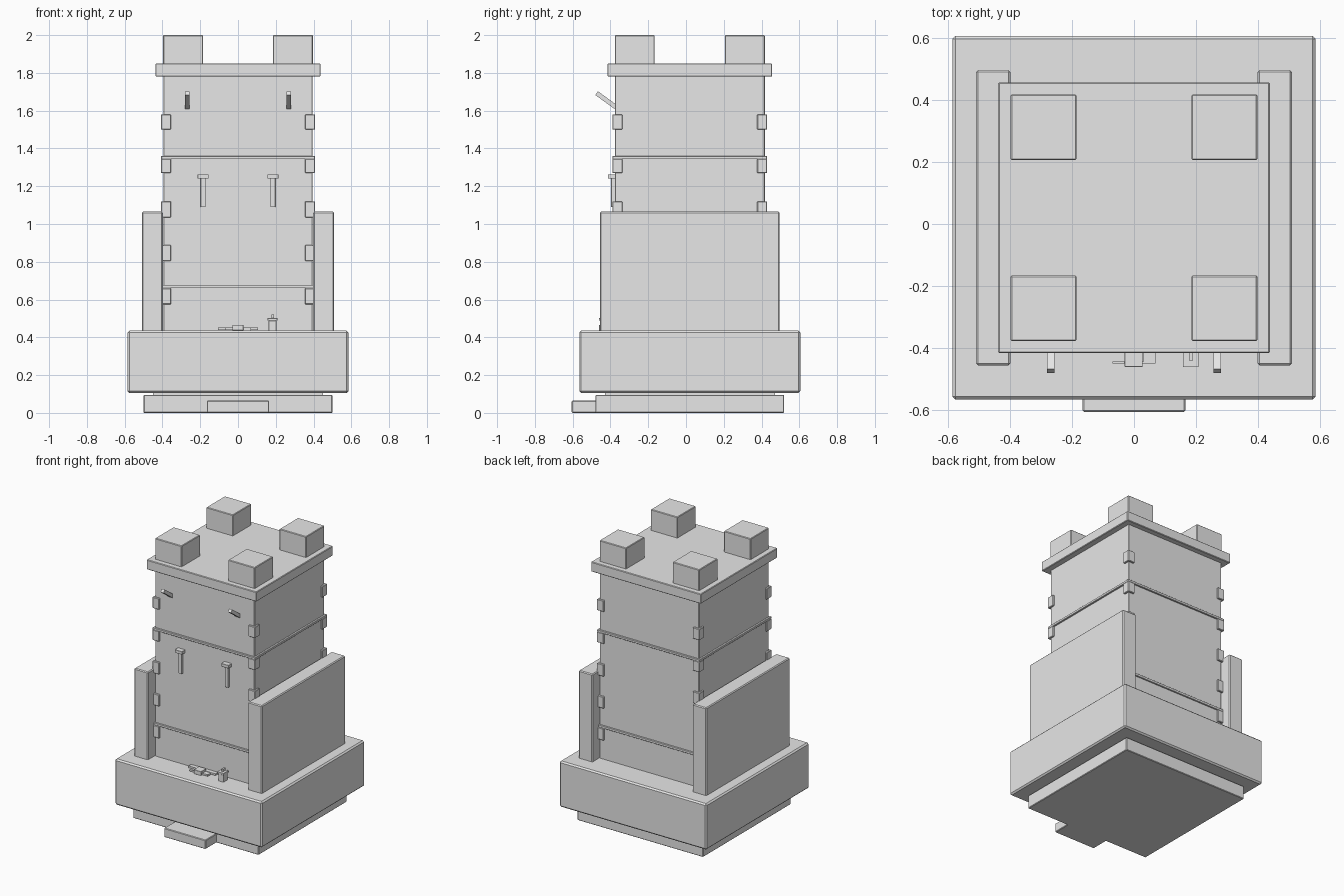
import bpy
import math

cube = bpy.data.objects.get("Cube")
if cube:
    bpy.data.objects.remove(cube, do_unlink=True)

stone = bpy.data.materials.new("light_grey_stone")
stone.use_nodes = True
GREY = (0.8, 0.8, 0.8, 1)
stone.diffuse_color = GREY
stone.node_tree.nodes["Principled BSDF"].inputs["Base Color"].default_value = GREY

CY = 0.02  # the tower's centre line in y


def box(name, x, y, z, bevel=0.004, tilt=0):
    """Box from (min, max) ranges, with a slight chamfer."""
    mid = [(a + b) / 2 for a, b in (x, y, z)]
    bpy.ops.mesh.primitive_cube_add(size=1, location=mid, rotation=(tilt, 0, 0))
    ob = bpy.context.object
    ob.name = name
    ob.scale = [b - a for a, b in (x, y, z)]
    bpy.ops.object.transform_apply(location=False, rotation=False, scale=True)
    ob.data.materials.append(stone)
    if bevel:
        mod = ob.modifiers.new("chamfer", "BEVEL")
        mod.width = bevel
        mod.segments = 1
    return ob


def centred(name, hx, hy, z, bevel=0.004):
    return box(name, (-hx, hx), (CY - hy, CY + hy), z, bevel)


# Footing, plinth and front step
centred("footing_slab", 0.5, 0.5, (0, 0.095))
centred("footing_core", 0.45, 0.45, (0.09, 0.11), 0)
box("front_step", (-0.165, 0.165), (-0.605, -0.46), (0, 0.065))
centred("plinth", 0.585, 0.585, (0.105, 0.435), 0.01)

# Tower body, string courses and roof slab
centred("tower_body", 0.395, 0.397, (0.42, 1.79))
centred("lower_band", 0.405, 0.407, (0.66, 0.678), 0.002)
centred("upper_band", 0.408, 0.409, (1.343, 1.36), 0.002)
centred("roof_slab", 0.437, 0.436, (1.78, 1.85))

# Side walls, corner stones and roof blocks, mirrored about the centre
for sx, side in ((-1, "right"), (1, "left")):
    box(f"side_wall_{side}", sorted((sx * 0.398, sx * 0.508)),
        (-0.455, 0.495), (0.42, 1.065), 0.006)
    for sy, end in ((-1, "front"), (1, "back")):
        box(f"roof_block_{end}_{side}", sorted((sx * 0.185, sx * 0.397)),
            sorted((CY + sy * 0.186, CY + sy * 0.397)), (1.84, 2.0))
        for i, (low, high) in enumerate(((0.575, 0.66), (0.805, 0.888),
                                         (1.035, 1.12), (1.27, 1.345), (1.5, 1.58))):
            box(f"corner_stone_{end}_{side}_{i}", sorted((sx * 0.355, sx * 0.408)),
                sorted((CY + sy * 0.357, CY + sy * 0.41)), (low, high), 0.003)

    # Slanted pegs and hanging brackets on the front
    px = sx * 0.268
    box(f"slanted_peg_{side}", (px - 0.012, px + 0.012), (-0.485, -0.36),
        (1.644, 1.668), 0, tilt=-math.radians(36))
    bx = sx * 0.185
    box(f"bracket_post_{side}", (bx - 0.013, bx + 0.013), (-0.396, -0.375), (1.09, 1.245), 0.001)
    box(f"bracket_cap_{side}", (bx - 0.029, bx + 0.029), (-0.414, -0.375), (1.24, 1.262), 0.001)

# Small latch at the foot of the front wall
box("latch_block", (-0.03, 0.028), (-0.46, -0.4), (0.437, 0.466), 0.001)
box("latch_bar", (-0.07, 0.07), (-0.449, -0.443), (0.44, 0.452), 0)
box("latch_arms", (-0.107, 0.107), (-0.41, -0.38), (0.44, 0.453), 0)
box("latch_plate", (0.03, 0.07), (-0.443, -0.4), (0.437, 0.45), 0)

# Small post beside the latch
box("small_post", (0.162, 0.203), (-0.455, -0.41), (0.43, 0.488), 0.001)
box("small_post_cap", (0.157, 0.208), (-0.461, -0.405), (0.488, 0.502), 0.001)
box("small_post_tip", (0.177, 0.19), (-0.44, -0.412), (0.5, 0.52), 0)
